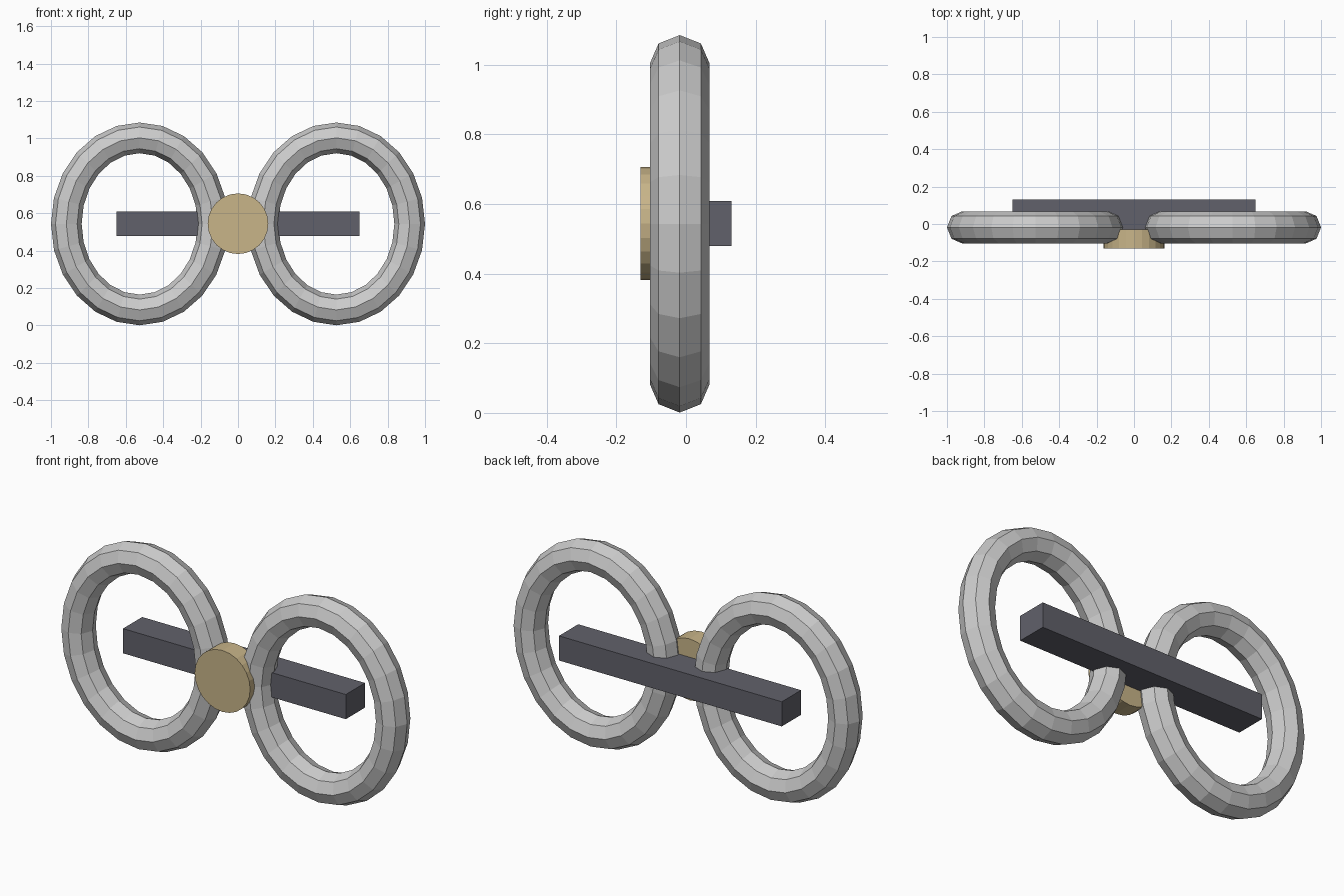
import bpy, bmesh
from math import sin, cos, pi
from mathutils import Matrix

if "Cube" in bpy.data.objects:
    bpy.data.objects.remove(bpy.data.objects["Cube"])

ZC = 0.543  # common centre height


def material(name, rgb):
    m = bpy.data.materials.new(name)
    m.diffuse_color = (*rgb, 1)
    m.use_nodes = True
    m.node_tree.nodes["Principled BSDF"].inputs["Base Color"].default_value = m.diffuse_color
    return m


def add_object(name, bm, mat=None):
    bmesh.ops.recalc_face_normals(bm, faces=bm.faces)
    me = bpy.data.meshes.new(name)
    bm.to_mesh(me)
    bm.free()
    if mat:
        me.materials.append(mat)
    ob = bpy.data.objects.new(name, me)
    bpy.context.collection.objects.link(ob)
    return ob


def oval_ring(name, x, y, rx, rz, tube, depth, segs=24, sides=8):
    bm = bmesh.new()
    loops = []
    for i in range(segs):
        a = 2 * pi * i / segs
        loop = []
        for j in range(sides):
            b = 2 * pi * j / sides
            r = tube * cos(b)
            loop.append(bm.verts.new((x + (rx + r) * cos(a),
                                      y + depth * sin(b),
                                      ZC + (rz + r) * sin(a))))
        loops.append(loop)
    for i in range(segs):
        p, q = loops[i], loops[(i + 1) % segs]
        for j in range(sides):
            k = (j + 1) % sides
            bm.faces.new((p[j], p[k], q[k], q[j]))
    return add_object(name, bm)


# Two upright oval rings, faceted
for side, sx in (("left", -1), ("right", 1)):
    oval_ring(side + "_ring", sx * 0.526, -0.018, 0.392, 0.46, 0.082, 0.086)

# Round disc at the front, between the rings
bm = bmesh.new()
bmesh.ops.create_cone(bm, cap_ends=True, segments=24, radius1=0.162,
                      radius2=0.162, depth=0.1,
                      matrix=Matrix.Translation((0, -0.08, ZC + 0.001)) @ Matrix.Rotation(pi / 2, 4, 'X'))
add_object("centre_disc", bm, material("tan", (0.58, 0.46, 0.25)))

# Horizontal bar across the back
bm = bmesh.new()
bmesh.ops.create_cube(bm, size=1, matrix=Matrix.Translation((0, 0.05, ZC + 0.001))
                      @ Matrix.Diagonal((1.3, 0.16, 0.13, 1)))
add_object("back_bar", bm, material("dark_grey", (0.12, 0.12, 0.145)))
